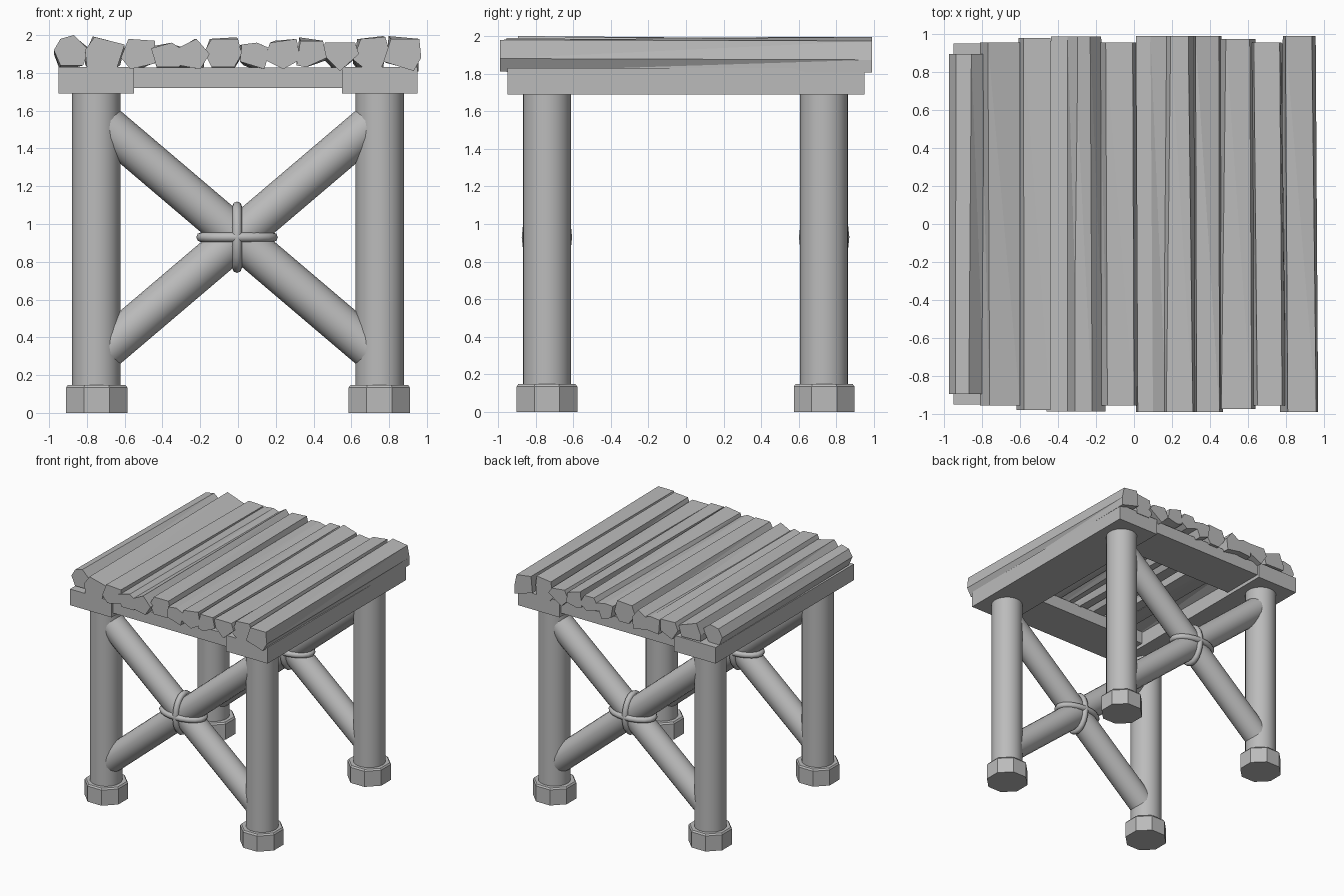
import bpy, bmesh, math, random
from mathutils import Vector

if "Cube" in bpy.data.objects:
    bpy.data.objects.remove(bpy.data.objects["Cube"])

random.seed(4)
grey = bpy.data.materials.new("plain_grey")
grey.diffuse_color = (0.5, 0.5, 0.5, 1)
grey.use_nodes = True
grey.node_tree.nodes["Principled BSDF"].inputs["Base Color"].default_value = grey.diffuse_color


def finish(bm, name, smooth=None):
    bmesh.ops.recalc_face_normals(bm, faces=bm.faces[:])
    me = bpy.data.meshes.new(name)
    bm.to_mesh(me)
    bm.free()
    me.materials.append(grey)
    ob = bpy.data.objects.new(name, me)
    bpy.context.collection.objects.link(ob)
    if smooth:
        bpy.ops.object.select_all(action='DESELECT')
        ob.select_set(True)
        bpy.context.view_layer.objects.active = ob
        bpy.ops.object.shade_smooth_by_angle(angle=math.radians(smooth))
    return ob


def box(name, x0, x1, y0, y1, z0, z1):
    bm = bmesh.new()
    bmesh.ops.create_cube(bm, size=1)
    for v in bm.verts:
        v.co = Vector(((x0 + x1) / 2 + v.co.x * (x1 - x0),
                       (y0 + y1) / 2 + v.co.y * (y1 - y0),
                       (z0 + z1) / 2 + v.co.z * (z1 - z0)))
    return finish(bm, name)


def pole(name, a, b, r, sides):
    a, b = Vector(a), Vector(b)
    bm = bmesh.new()
    bmesh.ops.create_cone(bm, cap_ends=True, segments=sides, radius1=r,
                          radius2=r, depth=(b - a).length)
    rot = (b - a).to_track_quat('Z', 'Y')
    for v in bm.verts:
        v.co = rot @ v.co + (a + b) / 2
    return finish(bm, name, 40)


def foot(name, x, y):
    # eight-sided sleeve with a small chamfer on top
    bm = bmesh.new()
    rings = []
    for r, z in ((0.175, 0), (0.175, 0.135), (0.165, 0.148), (0.12, 0.148)):
        rings.append([bm.verts.new((x + r * math.cos(math.pi * (i + .5) / 4),
                                    y + r * math.sin(math.pi * (i + .5) / 4), z))
                      for i in range(8)])
    for lo, hi in zip(rings, rings[1:]):
        for i in range(8):
            bm.faces.new((lo[i], lo[(i + 1) % 8], hi[(i + 1) % 8], hi[i]))
    bm.faces.new(rings[0])
    bm.faces.new(rings[-1])
    return finish(bm, name)


def rope_loop(name, centre, u, v, n=20, m=8, r=0.026):
    # oval loop spanned by the vectors u and v, round in section
    c, u, v = Vector(centre), Vector(u), Vector(v)
    axis = u.cross(v).normalized()
    bm = bmesh.new()
    rings = []
    for i in range(n):
        t = 2 * math.pi * i / n
        p = c + u * math.cos(t) + v * math.sin(t)
        tan = (v * math.cos(t) - u * math.sin(t)).normalized()
        out = tan.cross(axis)
        rings.append([bm.verts.new(p + r * (out * math.cos(2 * math.pi * k / m)
                                            + axis * math.sin(2 * math.pi * k / m)))
                      for k in range(m)])
    for i in range(n):
        a, b = rings[i], rings[(i + 1) % n]
        for k in range(m):
            bm.faces.new((a[k], a[(k + 1) % m], b[(k + 1) % m], b[k]))
    return finish(bm, name, 60)


def plank(name, profile, y0, y1):
    # rough-hewn board: an uneven section that warps towards the back
    bm = bmesh.new()
    xs = [p[0] for p in profile]
    front = [bm.verts.new((x, y0, z)) for x, z in profile]
    back = []
    for x, z in profile:
        bx = min(max(x + random.uniform(-.025, .025), min(xs)), max(xs))
        bz = min(max(z + random.uniform(-.025, .02), 1.805), 1.995)
        back.append(bm.verts.new((bx, y1, bz)))
    n = len(profile)
    for i in range(n):
        j = (i + 1) % n
        bm.faces.new((front[i], front[j], back[j]))
        bm.faces.new((front[i], back[j], back[i]))
    bm.faces.new(front)
    bm.faces.new(back)
    return finish(bm, name)


# Legs and feet
for sx, sname in ((-1, "left"), (1, "right")):
    for y, yname in ((-0.74, "front"), (0.735, "back")):
        tag = f"{yname}_{sname}"
        pole("leg_" + tag, (sx * 0.75, y, 0.05), (sx * 0.75, y, 1.70), 0.128, 24)
        foot("foot_" + tag, sx * 0.748, y)

# Frame under the deck
for s, name in ((-1, "left"), (1, "right")):
    box("side_beam_" + name, *sorted((s * 0.55, s * 0.95)), -0.95, 0.95, 1.69, 1.83)
for s, name in ((-1, "front"), (1, "back")):
    box("cross_beam_" + name, -0.56, 0.56, *sorted((s * 0.55, s * 0.93)), 1.72, 1.829)

# Crossed braces with rope lashings
for y, name in ((-0.74, "front"), (0.735, "back")):
    for s in (-1, 1):
        pole(f"brace_{name}_{'rising' if s > 0 else 'falling'}",
             (-0.72, y, 0.93 - s * 0.612), (0.72, y, 0.93 + s * 0.612), 0.107, 20)
    rope_loop(f"rope_{name}_level", (-0.005, y, 0.93), (0.19, 0, 0), (0, 0.108, 0))
    rope_loop(f"rope_{name}_upright", (-0.005, y, 0.93), (0, 0, 0.163), (0, 0.108, 0))

# Deck planks: front section (x, z) and half length
planks = [
    (((-.975, 1.92), (-.94, 1.84), (-.82, 1.84), (-.79, 1.92), (-.87, 2.0), (-.94, 1.98)), .895),
    (((-.81, 1.92), (-.80, 1.83), (-.64, 1.83), (-.60, 1.95), (-.76, 1.99)), .955),
    (((-.62, 1.88), (-.57, 1.82), (-.44, 1.85), (-.44, 1.97), (-.58, 1.98)), .98),
    (((-.46, 1.93), (-.43, 1.83), (-.31, 1.83), (-.29, 1.92), (-.35, 1.96)), .988),
    (((-.32, 1.93), (-.31, 1.84), (-.20, 1.82), (-.15, 1.90), (-.22, 1.98)), .988),
    (((-.18, 1.91), (-.14, 1.83), (-.02, 1.83), (.02, 1.90), (0, 1.98), (-.14, 1.98)), .955),
    (((.01, 1.86), (.14, 1.82), (.17, 1.93), (.10, 1.96), (.02, 1.95)), .99),
    (((.14, 1.87), (.24, 1.82), (.33, 1.87), (.31, 1.98), (.17, 1.96)), .99),
    (((.31, 1.84), (.36, 1.83), (.47, 1.88), (.45, 1.97), (.33, 1.97)), .99),
    (((.45, 1.90), (.54, 1.81), (.64, 1.90), (.62, 1.96), (.46, 1.96)), .975),
    (((.61, 1.87), (.66, 1.83), (.76, 1.83), (.80, 1.92), (.78, 1.99), (.65, 1.98)), .955),
    (((.77, 1.86), (.93, 1.81), (.97, 1.88), (.96, 1.98), (.81, 1.98)), .99),
]
for i, (profile, half) in enumerate(planks):
    plank(f"deck_plank_{i + 1}", profile, -half, half)
